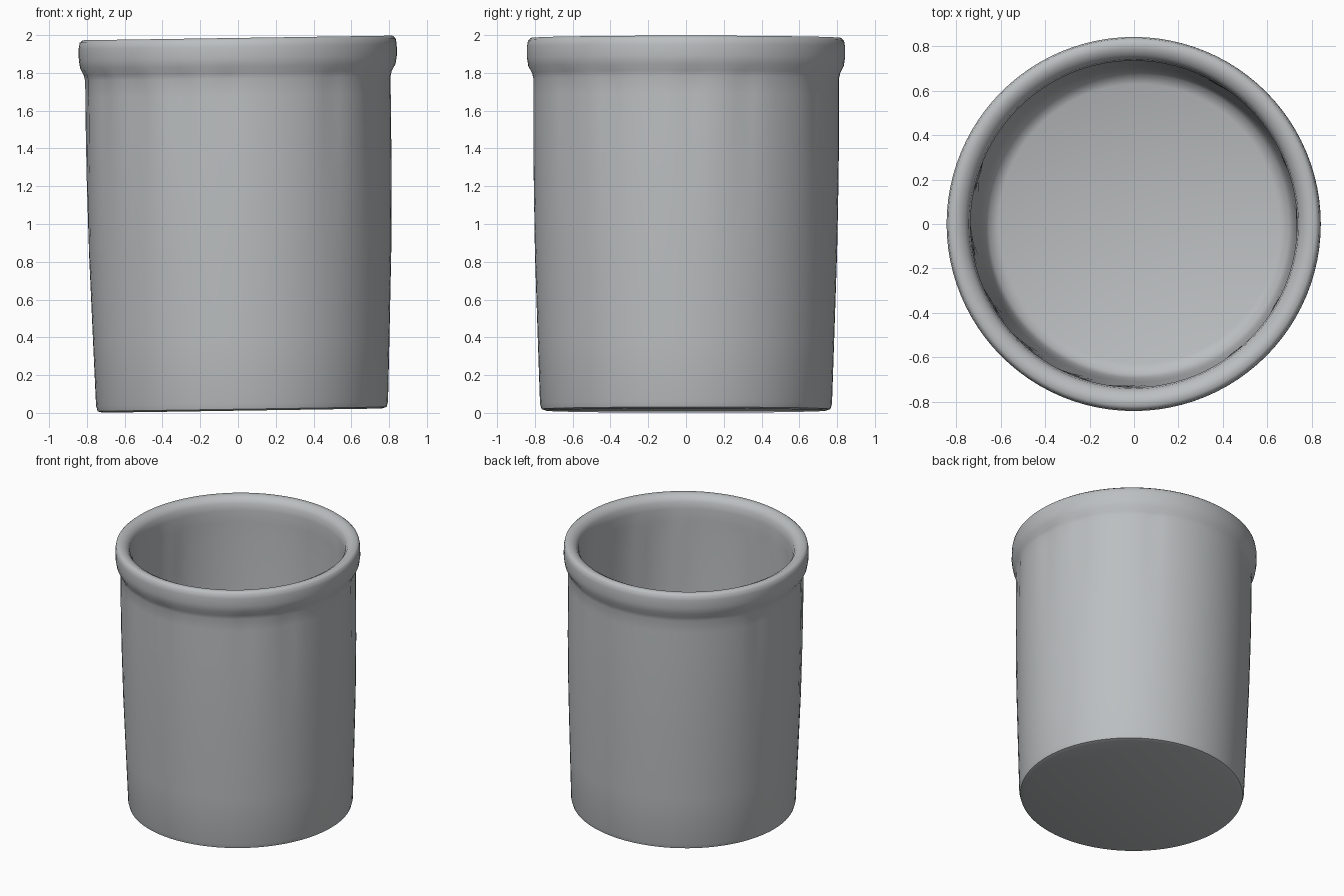
import bpy, bmesh, math

cube = bpy.data.objects.get("Cube")
if cube:
    bpy.data.objects.remove(cube, do_unlink=True)

# Single grey glaze
glaze = bpy.data.materials.new("grey_glaze")
glaze.use_nodes = True
colour = (0.50, 0.52, 0.53, 1)
glaze.diffuse_color = colour
glaze.node_tree.nodes["Principled BSDF"].inputs["Base Color"].default_value = colour

# Cross-section (radius, height): underside, wall, rolled rim, inside wall, floor
BODY = [(0, 0.012), (0.74, 0.012), (0.765, 0.02), (0.773, 0.05), (0.785, 0.4),
        (0.80, 0.85), (0.808, 1.25), (0.81, 1.5), (0.81, 1.68), (0.81, 1.77)]
RIM = [(0.817, 1.80), (0.835, 1.835), (0.842, 1.88), (0.842, 1.94), (0.836, 1.972),
       (0.82, 1.985), (0.79, 1.984), (0.76, 1.968), (0.742, 1.94), (0.735, 1.89)]
INSIDE = [(0.737, 1.8), (0.737, 1.68), (0.735, 1.4), (0.725, 1.0), (0.71, 0.5),
          (0.695, 0.17), (0.675, 0.12), (0.63, 0.10), (0, 0.10)]
SEGMENTS = 96
# Directions of the shallow finger flutes below the rim
FLUTES = [2, 23, 59, 163, 187, 209, 228, 248, 266, 308, 330]


def flute_depth(angle, z):
    """Soft dents, deepest under the rim and fading downwards."""
    fade = max(0, min(1, (z - 0.9) / 0.7)) * max(0, min(1, (1.84 - z) / 0.06))
    total = 0
    for flute in FLUTES:
        gap = (math.degrees(angle) - flute + 180) % 360 - 180
        total += math.exp(-(gap / 4) ** 2)
    return 0.009 * fade * total


def lathe(name, profile):
    bm = bmesh.new()
    rings = []
    for r, z in profile:
        ring = []
        for i in range(SEGMENTS if r else 1):
            a = math.tau * i / SEGMENTS
            radius = r - flute_depth(a, z) if r else 0
            # The pot leans and its base and mouth tilt slightly
            lean = 0.022 * (1 - z / 1.8)
            x = radius * math.cos(a)
            ring.append(bm.verts.new((x + lean, radius * math.sin(a), z + 0.015 * x)))
        rings.append(ring)
    for low, high in zip(rings, rings[1:]):
        for i in range(SEGMENTS):
            j = (i + 1) % SEGMENTS
            if len(low) == 1:
                bm.faces.new((low[0], high[j], high[i]))
            elif len(high) == 1:
                bm.faces.new((low[i], low[j], high[0]))
            else:
                bm.faces.new((low[i], low[j], high[j], high[i]))
    bmesh.ops.recalc_face_normals(bm, faces=bm.faces)
    mesh = bpy.data.meshes.new(name)
    bm.to_mesh(mesh)
    bm.free()
    obj = bpy.data.objects.new(name, mesh)
    bpy.context.collection.objects.link(obj)
    mesh.materials.append(glaze)
    bpy.ops.object.select_all(action="DESELECT")
    obj.select_set(True)
    bpy.context.view_layer.objects.active = obj
    bpy.ops.object.shade_smooth_by_angle(angle=math.radians(50))
    return obj


lathe("pot", BODY + RIM + INSIDE)
